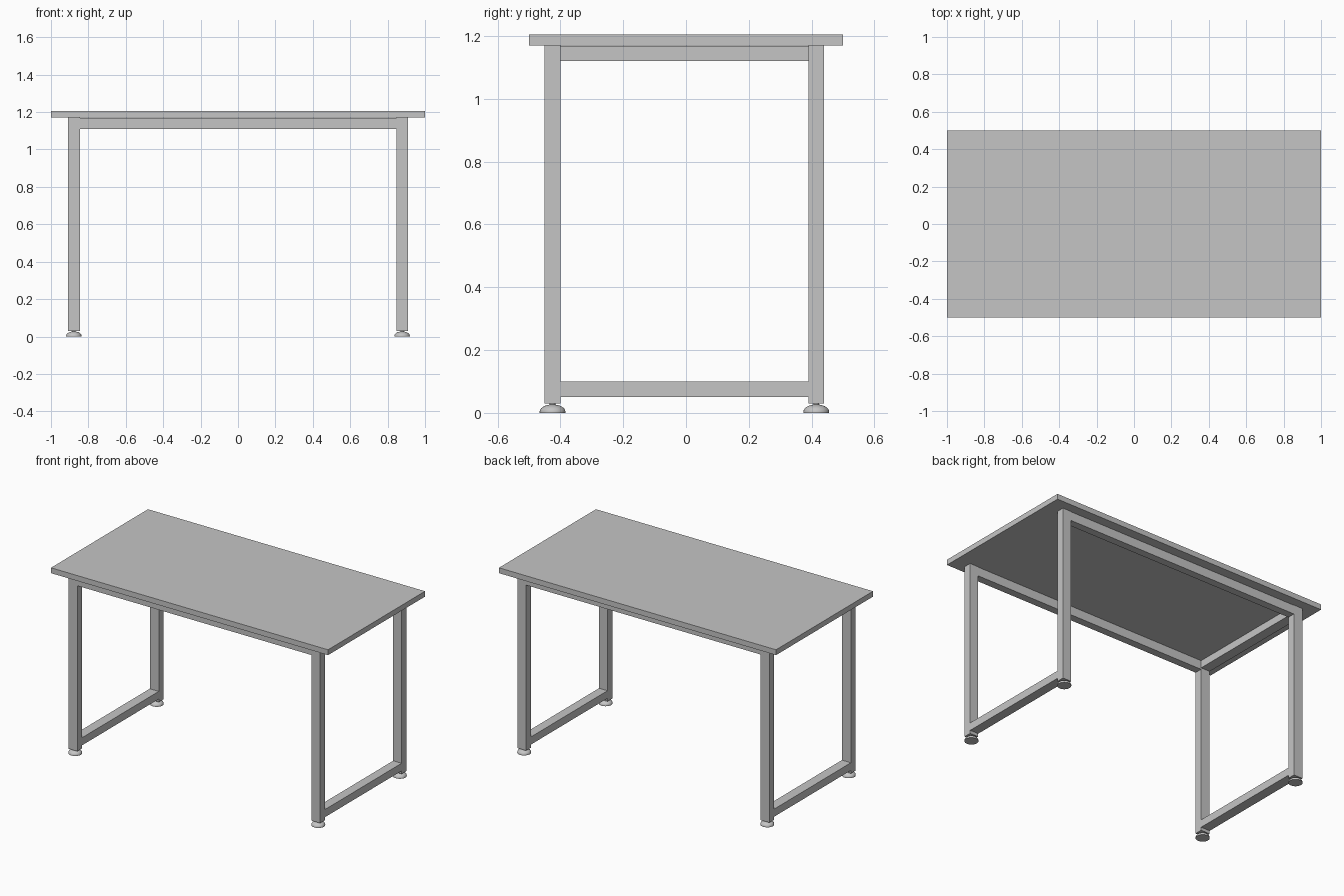
import bpy, bmesh, math

old = bpy.data.objects.get("Cube")
if old:
    bpy.data.objects.remove(old, do_unlink=True)

grey = bpy.data.materials.new("light grey metal")
grey.use_nodes = True
COLOUR = (0.56, 0.56, 0.56, 1)
grey.diffuse_color = COLOUR
grey.node_tree.nodes["Principled BSDF"].inputs["Base Color"].default_value = COLOUR


def finish(name, bm):
    mesh = bpy.data.meshes.new(name)
    bmesh.ops.recalc_face_normals(bm, faces=bm.faces)
    bm.to_mesh(mesh)
    bm.free()
    mesh.materials.append(grey)
    obj = bpy.data.objects.new(name, mesh)
    bpy.context.collection.objects.link(obj)
    return obj


def box(name, xs, ys, zs):
    """Box spanning the given ranges on each axis."""
    bm = bmesh.new()
    bmesh.ops.create_cube(bm, size=1)
    for v in bm.verts:
        for i, (lo, hi) in enumerate((xs, ys, zs)):
            v.co[i] = lo if v.co[i] < 0 else hi
    return finish(name, bm)


def foot(name, x, y):
    """Levelling foot: flat rim, rounded dome and short stem, spun round z."""
    radius, rim, height = 0.041, 0.004, 0.027
    profile = [(0, 0), (radius, 0), (radius, rim)]
    for i in range(1, 7):
        a = math.radians(i * 13)
        profile.append((radius * math.cos(a), rim + (height - rim) * math.sin(a)))
    profile += [(0.009, height), (0.009, 0.034), (0, 0.034)]
    bm = bmesh.new()
    verts = [bm.verts.new((r, 0, z)) for r, z in profile]
    edges = [bm.edges.new(pair) for pair in zip(verts, verts[1:])]
    bmesh.ops.spin(bm, geom=verts + edges, cent=(0, 0, 0), axis=(0, 0, 1),
                   angle=math.tau, steps=32, use_merge=True)
    bmesh.ops.remove_doubles(bm, verts=bm.verts, dist=1e-5)
    obj = finish(name, bm)
    obj.location = (x, y, 0)
    bpy.ops.object.select_all(action="DESELECT")
    obj.select_set(True)
    bpy.context.view_layer.objects.active = obj
    bpy.ops.object.shade_smooth_by_angle(angle=math.radians(35))


# Table top
box("table_top", (-1, 1), (-0.5, 0.5), (1.17, 1.205))

SIDES = {"right": (-0.91, -0.845), "left": (0.847, 0.908)}
ENDS = {"front": (-0.45, -0.40), "back": (0.39, 0.44)}

# Legs with levelling feet
for side, xs in SIDES.items():
    for end, ys in ENDS.items():
        box(f"{end}_{side}_leg", xs, ys, (0.03, 1.17))
        foot(f"{end}_{side}_foot", sum(xs) / 2, sum(ys) / 2)

# Low rails joining the legs at each side
inner = (ENDS["front"][1], ENDS["back"][0])
for side, xs in SIDES.items():
    box(f"{side}_lower_rail", xs, inner, (0.05, 0.10))

# Rails under the top
box("right_upper_rail", SIDES["right"], inner, (1.12, 1.168))
for end, ys in ENDS.items():
    box(f"{end}_apron", (SIDES["right"][1], SIDES["left"][0]), ys, (1.11, 1.168))
